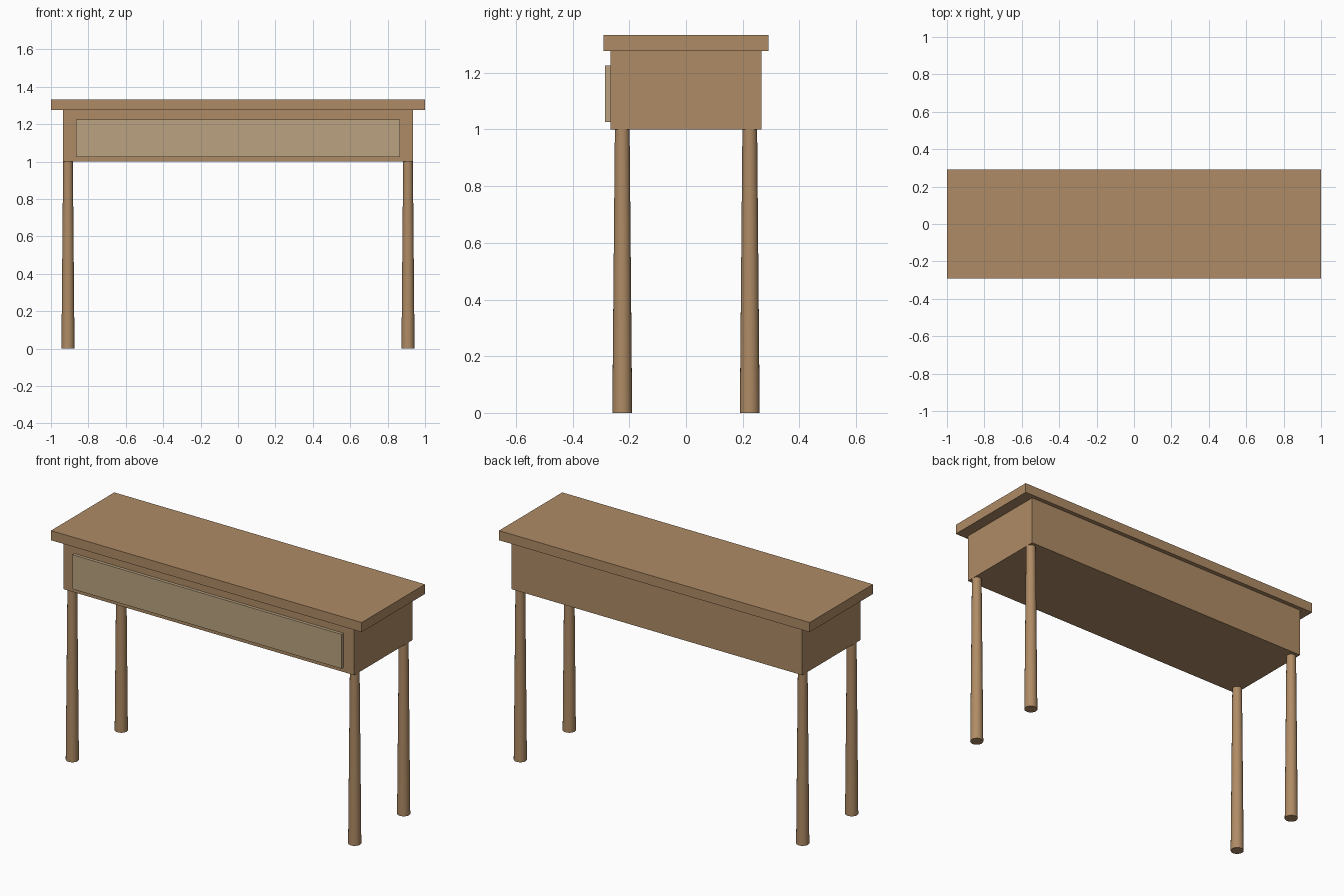
import bpy
import math

if "Cube" in bpy.data.objects:
    bpy.data.objects.remove(bpy.data.objects["Cube"])


def material(name, colour):
    mat = bpy.data.materials.new(name)
    mat.diffuse_color = colour
    mat.use_nodes = True
    mat.node_tree.nodes["Principled BSDF"].inputs["Base Color"].default_value = mat.diffuse_color
    return mat


wood = material("wood", (0.43, 0.26, 0.13, 1))
pale_wood = material("pale_wood", (0.50, 0.37, 0.22, 1))


def box(name, low, high, mat):
    centre = [(a + b) / 2 for a, b in zip(low, high)]
    bpy.ops.mesh.primitive_cube_add(size=1, location=centre)
    obj = bpy.context.object
    obj.name = name
    obj.scale = [b - a for a, b in zip(low, high)]
    bpy.ops.object.transform_apply(location=False, rotation=False, scale=True)
    obj.data.materials.append(mat)


def leg(name, x, y):
    # Round leg, slightly wider at the foot
    bpy.ops.mesh.primitive_cone_add(vertices=24, radius1=0.035, radius2=0.026,
                                    depth=1.0, location=(x, y, 0.5))
    obj = bpy.context.object
    obj.name = name
    obj.data.materials.append(wood)
    bpy.ops.object.shade_smooth_by_angle(angle=math.radians(30))


# Table top, cabinet body and drawer front
box("table_top", (-1, -0.291, 1.277), (1, 0.291, 1.333), wood)
box("cabinet_body", (-0.935, -0.267, 1.0), (0.935, 0.267, 1.277), wood)
box("drawer_front", (-0.866, -0.285, 1.026), (0.866, -0.267, 1.226), pale_wood)

# Four legs
for side, x in (("left", -0.909), ("right", 0.909)):
    for end, y in (("front", -0.225), ("back", 0.225)):
        leg(f"{end}_{side}_leg", x, y)
